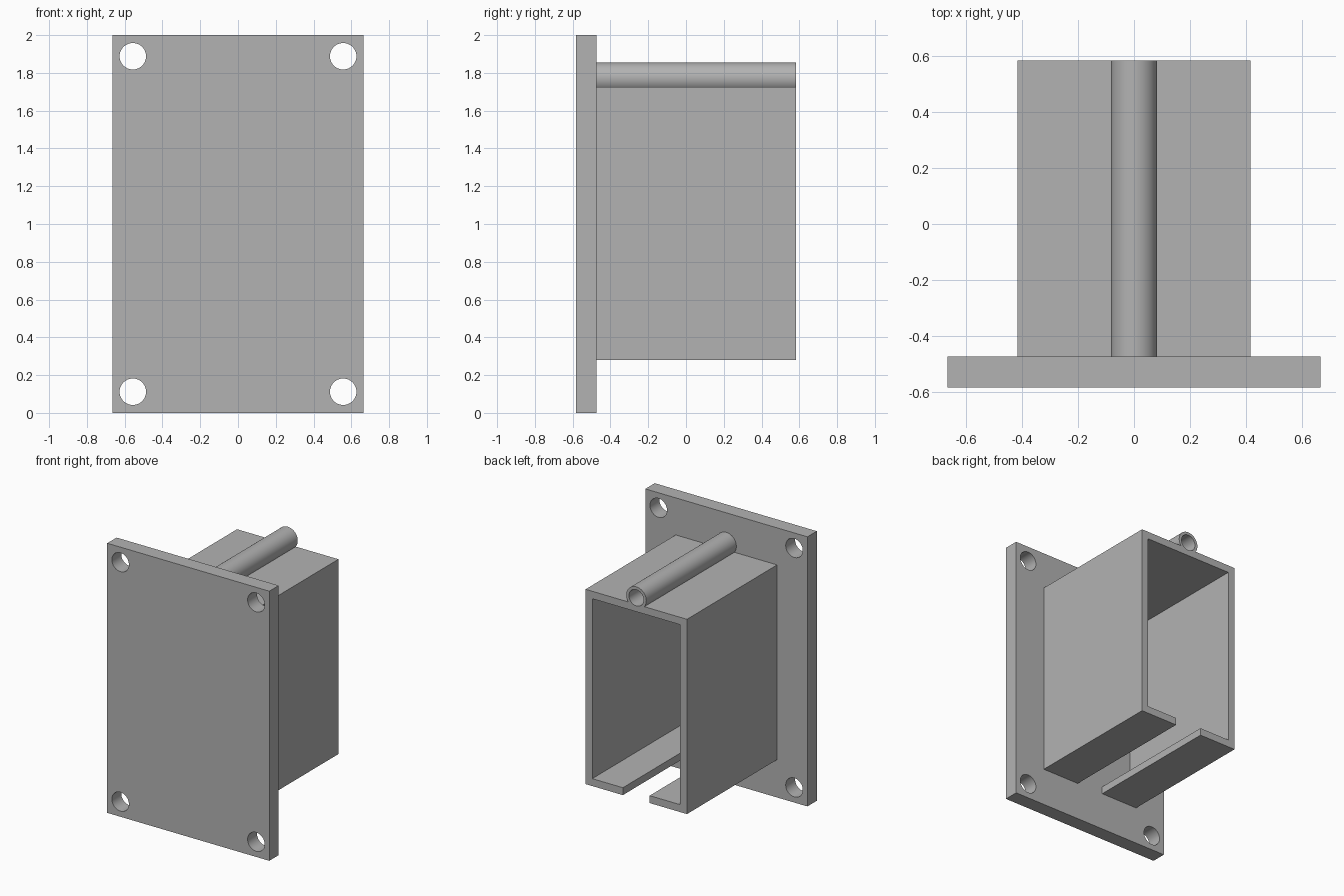
import bpy
import math

if "Cube" in bpy.data.objects:
    bpy.data.objects.remove(bpy.data.objects["Cube"], do_unlink=True)

# Overall dimensions
FRONT, BACK, PLATE_T = -0.583, 0.583, 0.11
PLATE_BACK = FRONT + PLATE_T
HALF_W, LOW, HIGH, WALL, SLOT = 0.416, 0.28, 1.725, 0.055, 0.11
TUBE_R, BORE_R, TUBE_Z = 0.082, 0.06, 1.773

grey = bpy.data.materials.new("plain grey")
grey.use_nodes = True
colour = (0.45, 0.45, 0.45, 1)
grey.diffuse_color = colour
grey.node_tree.nodes["Principled BSDF"].inputs["Base Color"].default_value = colour


def extrude_profile(name, points, y0, y1):
    """Prism from an xz outline, running from y0 to y1."""
    n = len(points)
    verts = [(x, y, z) for y in (y0, y1) for x, z in points]
    faces = [list(range(n)), list(range(2 * n - 1, n - 1, -1))]
    faces += [[i, i + n, (i + 1) % n + n, (i + 1) % n] for i in range(n)]
    mesh = bpy.data.meshes.new(name)
    mesh.from_pydata(verts, [], faces)
    mesh.materials.append(grey)
    obj = bpy.data.objects.new(name, mesh)
    bpy.context.collection.objects.link(obj)
    return obj


def rod(name, x, z, radius, y0, y1, sides=64):
    """Round bar along y."""
    angles = [2 * math.pi * i / sides for i in range(sides)]
    ring = [(x + radius * math.cos(a), z + radius * math.sin(a)) for a in angles]
    return extrude_profile(name, ring, y0, y1)


def combine(target, tool, operation):
    mod = target.modifiers.new(operation.title(), "BOOLEAN")
    mod.object, mod.operation, mod.solver = tool, operation, "EXACT"
    bpy.ops.object.select_all(action="DESELECT")
    bpy.context.view_layer.objects.active = target
    target.select_set(True)
    bpy.ops.object.modifier_apply(modifier=mod.name)
    bpy.data.objects.remove(tool, do_unlink=True)


# Mounting plate with four bolt holes
plate = extrude_profile("mounting_plate",
                        [(-0.665, 0), (0.665, 0), (0.665, 2), (-0.665, 2)],
                        FRONT, PLATE_BACK)
for x in (-0.557, 0.557):
    for z in (0.112, 1.888):
        combine(plate, rod("bolt_hole", x, z, 0.07, FRONT - 0.1, PLATE_BACK + 0.1),
                "DIFFERENCE")

# Box channel with a slot along the bottom: right half outline, then mirrored
half = [(SLOT, LOW), (HALF_W, LOW), (HALF_W, HIGH)]
inner = [(HALF_W - WALL, HIGH - WALL), (HALF_W - WALL, LOW + WALL), (SLOT, LOW + WALL)]


def mirrored(points):
    return [(-x, z) for x, z in reversed(points)]


channel = extrude_profile("slotted_channel",
                          half + mirrored(half) + mirrored(inner) + inner,
                          PLATE_BACK, BACK)

# Tube sunk into the channel roof, bored as far as the plate
combine(channel, rod("tube", 0, TUBE_Z, TUBE_R, PLATE_BACK, BACK), "UNION")
combine(channel, rod("bore", 0, TUBE_Z, BORE_R, PLATE_BACK - 0.1, BACK + 0.1), "DIFFERENCE")

# Smooth the round surfaces, keep the edges sharp
for obj in (plate, channel):
    bpy.ops.object.select_all(action="DESELECT")
    bpy.context.view_layer.objects.active = obj
    obj.select_set(True)
    bpy.ops.object.shade_smooth_by_angle(angle=math.radians(30))
